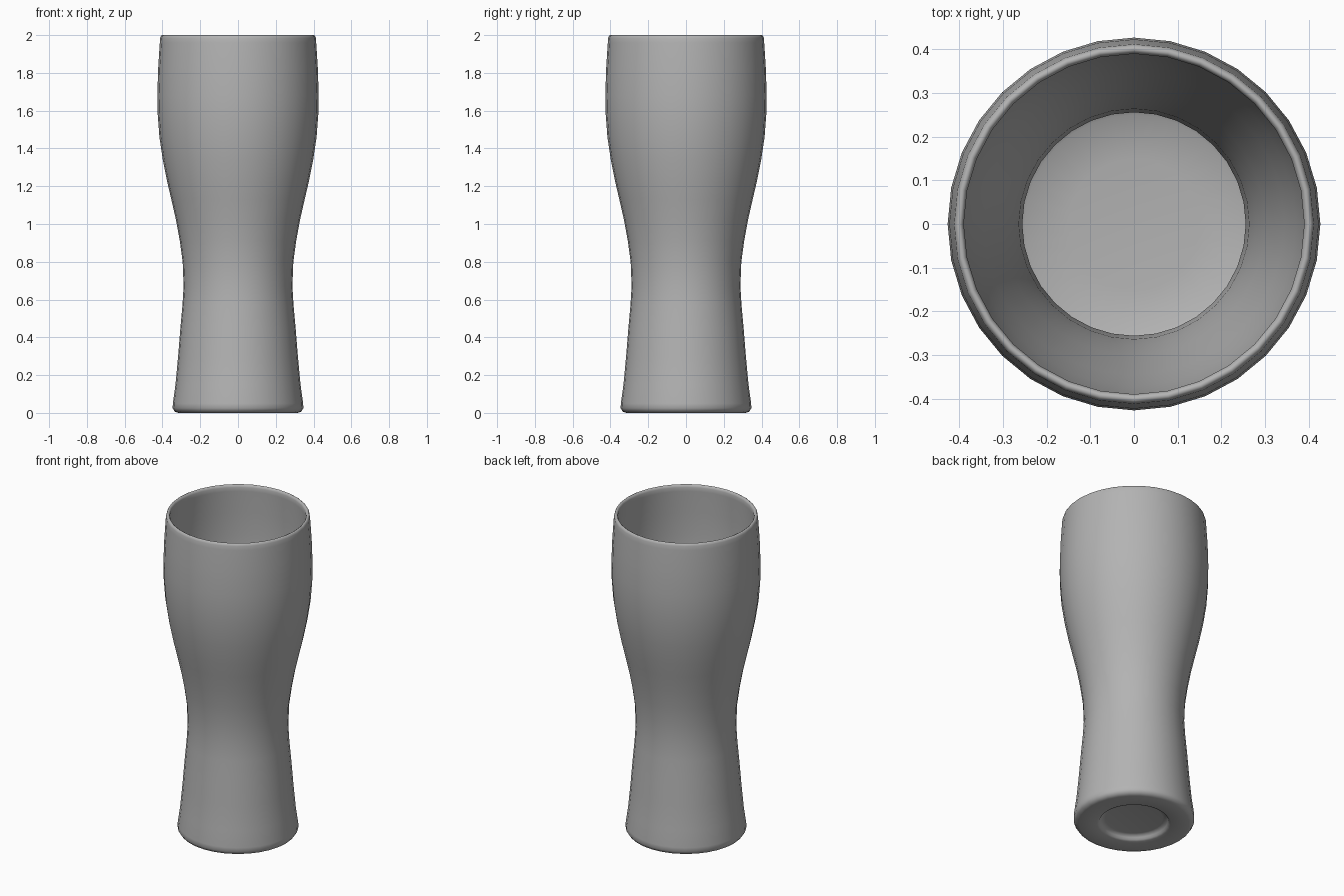
import bpy, bmesh
from math import tau, radians

SEGMENTS = 32

# Half cross-section (radius, height): underside dimple, foot, outer wall, rim, inner wall, floor
profile = [
    (0, 0.032), (0.165, 0.032), (0.182, 0.029), (0.194, 0.018), (0.2, 0.007), (0.212, 0.001),
    (0.315, 0.0), (0.335, 0.007), (0.346, 0.025), (0.345, 0.05),
    (0.331, 0.15), (0.317, 0.3), (0.305, 0.45), (0.294, 0.57), (0.288, 0.67),
    (0.293, 0.8), (0.308, 0.91), (0.328, 1.02), (0.353, 1.13), (0.374, 1.22),
    (0.398, 1.34), (0.416, 1.46), (0.425, 1.58), (0.427, 1.68),
    (0.423, 1.82), (0.414, 1.96), (0.412, 1.985), (0.408, 1.996), (0.401, 2.0),
    (0.394, 1.996), (0.39, 1.985), (0.391, 1.96), (0.4, 1.82), (0.402, 1.68),
    (0.4, 1.58), (0.39, 1.46), (0.371, 1.34), (0.345, 1.22), (0.301, 1.03),
    (0.279, 0.91), (0.264, 0.8), (0.256, 0.67), (0.261, 0.57), (0.275, 0.42),
    (0.288, 0.28), (0.292, 0.2), (0.28, 0.16), (0.25, 0.142), (0.15, 0.132), (0, 0.13),
]

# Spin the profile around z
bm = bmesh.new()
verts = [bm.verts.new((r, 0, z)) for r, z in profile]
edges = [bm.edges.new(pair) for pair in zip(verts, verts[1:])]
bmesh.ops.spin(bm, geom=verts + edges, cent=(0, 0, 0), axis=(0, 0, 1),
               angle=tau, steps=SEGMENTS, use_merge=False)
bmesh.ops.remove_doubles(bm, verts=bm.verts[:], dist=0.0005)
bmesh.ops.recalc_face_normals(bm, faces=bm.faces[:])
mesh = bpy.data.meshes.new("beer_glass")
bm.to_mesh(mesh)
bm.free()

glass = bpy.data.objects.new("beer_glass", mesh)
bpy.context.collection.objects.link(glass)
bpy.context.view_layer.objects.active = glass
glass.select_set(True)
bpy.ops.object.shade_smooth_by_angle(angle=radians(60))

# Mid-grey surface
grey = bpy.data.materials.new("grey")
grey.diffuse_color = (0.45, 0.45, 0.45, 1)
mesh.materials.append(grey)
